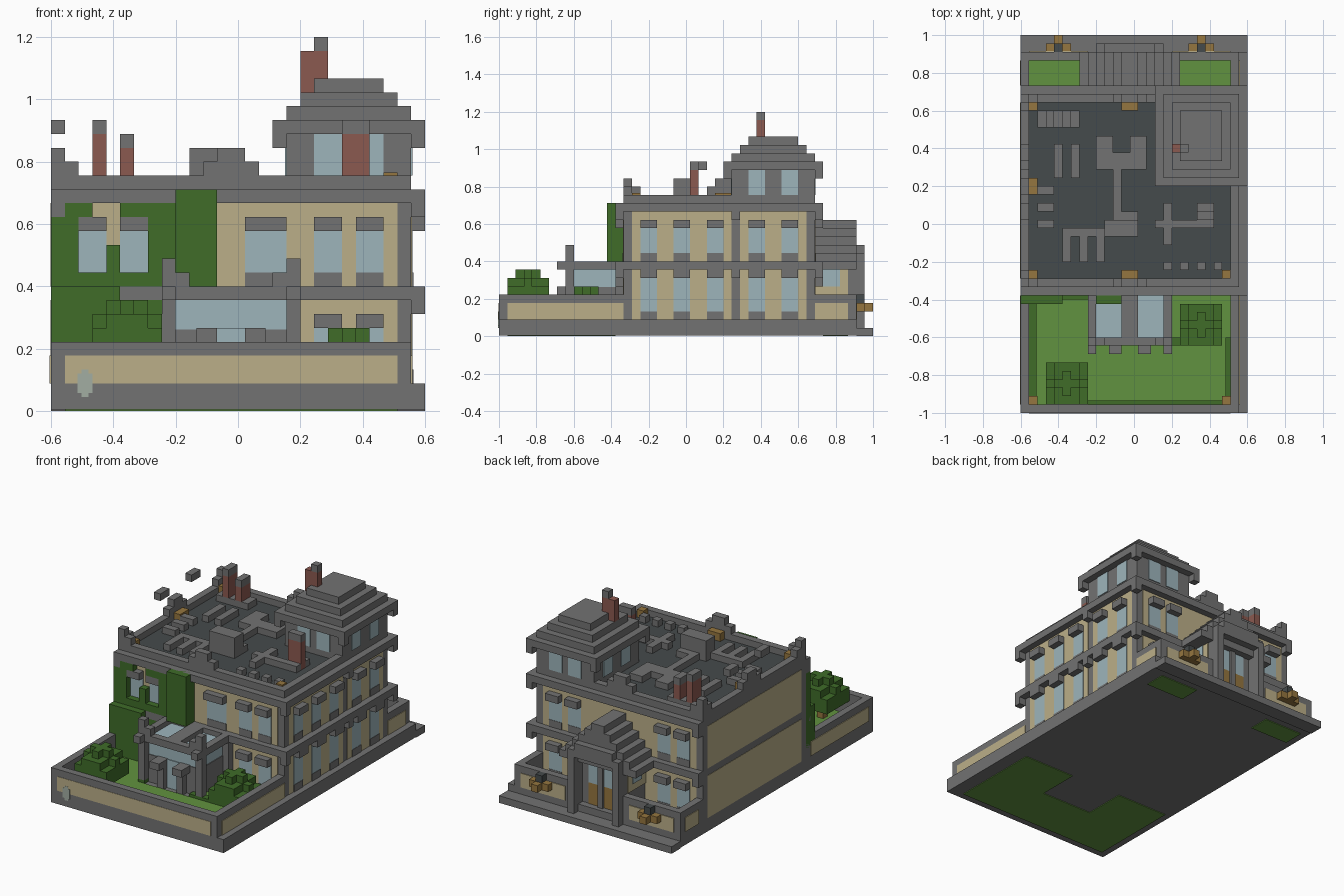
import bpy
import bmesh
from mathutils import Matrix, Vector

default_cube = bpy.data.objects.get("Cube")
if default_cube:
    bpy.data.objects.remove(default_cube, do_unlink=True)

# Everything is laid out on a block grid, counted from the front corner
UNIT = 2 / 45
ORIGIN = Vector((-0.6, -1, 0))
THIN = 0.1


def material(name, *rgb):
    mat = bpy.data.materials.new(name)
    mat.use_nodes = True
    colour = (*rgb, 1)
    mat.diffuse_color = colour
    mat.node_tree.nodes["Principled BSDF"].inputs["Base Color"].default_value = colour
    return mat


stone = material("grey stone", .17, .17, .17)
cream = material("cream plaster", .5, .43, .25)
glass = material("pale blue glass", .34, .46, .5)
brick = material("red brick", .26, .1, .08)
leaf = material("dark leaf green", .05, .15, .022)
grass = material("light grass green", .12, .29, .05)
slate = material("dark slate", .06, .07, .072)
bronze = material("bronze brown", .3, .18, .05)
pale = material("pale drain grey", .36, .42, .36)


def part(name, mat, *blocks):
    """One object made of axis-aligned blocks given as (x range, y range, z range)."""
    bm = bmesh.new()
    for block in blocks:
        low = Vector([r[0] for r in block])
        high = Vector([r[1] for r in block])
        place = Matrix.Translation(ORIGIN + (low + high) / 2 * UNIT)
        bmesh.ops.create_cube(bm, size=1, matrix=place @ Matrix.Diagonal((high - low) * UNIT).to_4x4())
    mesh = bpy.data.meshes.new(name)
    bm.to_mesh(mesh)
    bm.free()
    mesh.materials.append(mat)
    obj = bpy.data.objects.new(name, mesh)
    bpy.context.collection.objects.link(obj)
    return obj


def on_wall(side, plane, along, z, depth=THIN):
    """Block standing out from a wall plane."""
    out = (plane - depth, plane) if side in ("front", "blank") else (plane, plane + depth)
    return (along, out, z) if side in ("front", "back") else (out, along, z)


def ring(x, y, z, wide=1):
    """Four blocks around a rectangle."""
    return [((x[0], x[1]), (y[0], y[0] + wide), z), ((x[0], x[1]), (y[1] - wide, y[1]), z),
            ((x[0], x[0] + wide), y, z), ((x[1] - wide, x[1]), y, z)]


def corners(xs, ys, z):
    return [((x, x + 1), (y, y + 1), z) for x in xs for y in ys]


# Ground slab, rear step, lawns
part("ground_slab", stone, ((0, 27), (0, 43), (THIN, 2)))
part("rear_step", stone, ((0, 27), (43, 45), (0, 1)))
part("front_lawn", grass, ((1, 25), (1, 8), (0, 2.1)), ((1, 9), (8, 14), (0, 2.1)),
     ((17, 25), (8, 14), (0, 2.1)))
part("rear_lawn", grass, ((1, 7), (39, 42), (0, 2.1)), ((19, 25), (39, 42), (0, 2.1)))
part("lawn_edging", leaf, ((1, 1.9), (1, 14), (2, 2.5)), ((8, 25), (1, 1.5), (2, 2.5)),
     ((24.4, 25), (1, 9), (2, 2.5)), ((1, 9), (13.5, 14), (2, 2.5)),
     ((16, 19), (8, 9), (2, 2.5)), ((8, 9), (8, 11), (2, 2.5)))

# Garden walls with plaster panels
part("garden_wall", stone, *ring((0, 26), (0, 16), (2, 5))[:1], *ring((0, 26), (0, 15), (2, 5))[2:],
     *ring((0, 26), (38, 43), (1, 5))[2:], ((0, 9), (42, 43), (1, 5)), ((17, 26), (42, 43), (1, 5)))
part("garden_wall_panels", cream, on_wall("front", 0, (1, 25), (2, 4), THIN / 2),
     on_wall("blank", 0, (1, 14), (2, 4)), on_wall("side", 26, (1, 15), (2, 4)),
     on_wall("side", 26, (38, 42), (2, 4)), on_wall("blank", 0, (39, 42), (2, 4)),
     on_wall("back", 43, (1, 8), (2, 4)), on_wall("back", 43, (18, 25), (2, 4)))
part("drain_outlet", pale, on_wall("front", 0, (1.9, 3), (1.3, 2.7)),
     on_wall("front", 0, (2.2, 2.7), (1, 3)))
part("garden_corner_brackets", bronze, *corners((1, 24), (1,), (2, 4)))

# Main block, bands, parapet and roof
part("main_block", stone, ((0, 26), (15, 38), (2, 16)))
part("floor_band", stone, ((0, 27), (14, 39), (8, 9)))
part("cornice", stone, ((0, 27), (14, 39), (15, 16)))
part("cornice_brackets", stone, *[b for z in ((7, 8), (14, 15)) for b in
     corners((0, 26), (14, 38), z) + corners((26,), (28,), z)])
part("parapet", stone, *ring((0, 26), (15, 38), (16, 17)))
part("flat_roof", slate, ((1, 25), (16, 37), (16, 16 + THIN)))

# Plaster faces on both floors
FLOORS = ((2, 8), (9, 15))
part("plaster_faces", cream, *[on_wall(side, plane, along, z, THIN / 2) for z in FLOORS
     for side, plane, along in (("front", 15, (1, 25)), ("back", 38, (1, 25)), ("side", 26, (16, 28)),
                                ("side", 26, (29, 37)), ("blank", 0, (16, 37)))])


def windows(name, side, plane, spans, sill, head):
    """Row of panes with grey sills below and projecting lintels above."""
    part(name + "_panes", glass, *[on_wall(side, plane, s, (sill + 1, head)) for s in spans])
    part(name + "_sills", stone, *[on_wall(side, plane, s, (sill, sill + 1), THIN * 1.5) for s in spans])
    part(name + "_lintels", stone, *[on_wall(side, plane, s, (head, head + 1), 1) for s in spans])


def pairs(*starts):
    return [(s, s + 2) for s in starts]


side_bays = pairs(17, 21, 25, 30, 34)
end_bays = pairs(2, 5, 19, 22)
windows("side_lower", "side", 26, side_bays, 2, 7)
windows("side_upper", "side", 26, side_bays, 9, 13)
for end, plane in (("front", 15), ("back", 38)):
    windows(end + "_lower", end, plane, end_bays, 2, 6)
    windows(end + "_upper", end, plane, end_bays, 9, 13)
windows("front_centre", "front", 15, [(14, 17)], 9, 13)

# Corner tower with stepped roof
part("tower_body", stone, ((17, 26), (28, 38), (16, 20)))
part("tower_cornice", stone, ((16, 27), (27, 39), (20, 21)))
part("tower_brackets", stone, *corners((16, 26), (27, 38), (19, 20)))
part("tower_roof", stone, *[((17 + n, 26 - n), (28 + n, 38 - n), (21 + n, 22 + n)) for n in range(3)])
tower_panes = [on_wall(side, plane, s, (17, 20)) for side, plane, spans in (
    ("front", 28, pairs(19, 22)), ("back", 38, pairs(19, 22)),
    ("side", 26, pairs(30, 34)), ("blank", 17, pairs(30, 34))) for s in spans]
part("tower_panes", glass, *tower_panes)

# Chimneys
def chimney(name, x, y, base, top, cap_x=None):
    part(name + "_stack", brick, (x, y, (base, top)))
    part(name + "_cap", stone, (cap_x or x, y, (top, top + 1)))


chimney("tower_chimney", (18, 20), (31, 32), 22, 26, (19, 20))
chimney("tall_chimney", (3, 4), (34, 36), 17, 20)
chimney("short_chimney", (5, 6), (34, 36), 17, 19)
chimney("front_chimney", (21, 23), (23, 24), 16, 20)

# Low stone ribs and vents on the flat roof
LOW = (16, 17)
part("roof_ribs", stone, ((2, 7), (34, 36), LOW), ((4, 5), (28, 32), LOW), ((6, 7), (28, 32), LOW),
     ((9, 15), (29, 31), LOW), ((9, 11), (31, 33), LOW), ((13, 15), (31, 33), LOW),
     ((11, 12), (24, 29), LOW), ((5, 10), (21, 22), LOW), ((16, 23), (22, 23), LOW),
     ((17, 18), (20, 25), LOW), ((21, 23), (22, 25), LOW))
part("roof_rib_legs", stone, *[((x, x + 1), (18, 21), LOW) for x in (5, 7, 9)])
part("roof_vents", stone, *[((x, x + 1), (17, 18), LOW) for x in (17, 19, 21, 23)],
     *[((2, 4), (y, y + 1), LOW) for y in (22, 24, 26)])
part("roof_hatch", stone, ((10, 14), (21, 23), (16, 19)), ((11, 14), (23, 24), (16, 17)))

# Parapet crests with bronze backs, and small detached finials
part("parapet_crests", stone, *[b for y in (15, 37) for b in (
     ((11, 15), (y, y + 1), (17, 18)), ((12, 14), (y, y + 1), (18, 19)), ((0, 2), (y, y + 1), (17, 18)))],
     *corners((0,), (15, 37), (17, 19)), ((0, 1), (16, 17), (17, 18)), ((0, 1), (36, 37), (17, 18)),
     ((0, 1), (25, 29), (17, 18)), ((0, 1), (26, 28), (18, 19)))
part("crest_backs", bronze, *corners((1,), (16, 36), (16, 17.2)), *corners((24,), (16,), (16, 17.2)),
     ((12, 14), (16, 17), (16, 17.2)), ((12, 14), (36, 37), (16, 17.2)), ((1, 2), (26, 28), (16, 17.2)))
part("floating_finials", stone, *[((0, 1), (y, y + 2), (20, 21)) for y in (23, 30)])

# Front glazed bay
part("bay_glazing", glass, ((9, 17), (9, 15), (2, 8.3)))
part("bay_frame", stone, ((9, 17), (8, 9), (8, 9)), ((8.9, 17.1), (8.9, 15), (2, 5.9)),
     ((12, 14), (9, 15), (8, 9)), ((8, 9), (9, 15), (8, 9)), ((17, 18), (9, 15), (8, 9)),
     ((9, 10), (8, 9), (9, 10)), ((16, 17), (8, 9), (9, 10)))
part("bay_columns", stone, *corners((8, 17), (8,), (2, 11)), *corners((8, 17), (14,), (2, 9)),
     *corners((11, 14), (8,), (2, 6)))
part("bay_column_caps", stone, ((10.5, 12), (7, 9), (5, 6)), ((14, 15.5), (7, 9), (5, 6)),
     *corners((8, 17), (7,), (8, 9)))
part("bay_door_panes", glass, on_wall("front", 8.9, (12, 14), (2, 6)))

# Climbing ivy on the front
part("ivy", leaf, ((0, 5), (13, 15), (2, 9)), ((5, 8), (14, 15), (2, 8)), ((0, 9), (14, 15), (9, 10)),
     ((0, 2), (14, 15), (10, 14)), ((4, 5), (14, 15), (10, 12)), ((7, 9), (14, 15), (10, 15)),
     ((1, 3), (14, 15), (14, 15)), ((5, 7), (14, 15), (14, 15)), ((9, 12), (13, 15), (9, 16)))


# Stepped bushes on short trunks
def bush(name, x, y, top):
    part(name + "_trunk", bronze, ((x + 2, x + 3), (y + 2, y + 3), (2, top - 3)))
    part(name + "_leaves", leaf, ((x, x + 5), (y, y + 5), (top - 4, top - 2)),
         ((x + 1, x + 4), (y, y + 5), (top - 2, top - 1)), ((x, x + 5), (y + 2, y + 3), (top - 2, top - 1)),
         ((x + 1, x + 4), (y + 2, y + 3), (top - 1, top)), ((x + 2, x + 3), (y + 1, y + 4), (top - 1, top)))


bush("large_bush", 3, 1, 8)
bush("small_bush", 19, 8, 6)

# Rear porch with stepped gable
part("porch_body", stone, ((9, 17), (38, 42), (2, 9)))
part("porch_side_plaster", cream, on_wall("side", 17, (38, 42), (5, 8)), on_wall("blank", 9, (38, 42), (5, 8)))
part("porch_side_panes", glass, on_wall("side", 17, (39, 41), (6, 8), THIN * 2),
     on_wall("blank", 9, (39, 41), (6, 8), THIN * 2))
part("porch_door", bronze, on_wall("back", 42, (11, 15), (2, 5)))
part("porch_door_panes", glass, on_wall("back", 42, (11, 15), (5, 8)))
part("porch_columns", stone, *[((x, x + 1), (42, 44), (1, 10)) for x in (9, 16)],
     ((12.6, 13.4), (42, 42.4), (2, 8)))
part("porch_gable", stone, ((7, 19), (38, 43), (8, 9)), ((10, 16), (43, 44), (9, 11)),
     *[((8 + n, 18 - n), (38, 43), (9 + n, 10 + n)) for n in range(5)])

# Rear wall lanterns
for name, x in (("west_lantern", 3), ("east_lantern", 20)):
    part(name + "_arms", bronze, ((x, x + 3), (43, 44), (3, 4)), ((x + 1, x + 2), (44, 45), (3, 4)))
    part(name + "_cap", slate, ((x + 1, x + 2), (43, 44), (4, 5)))
